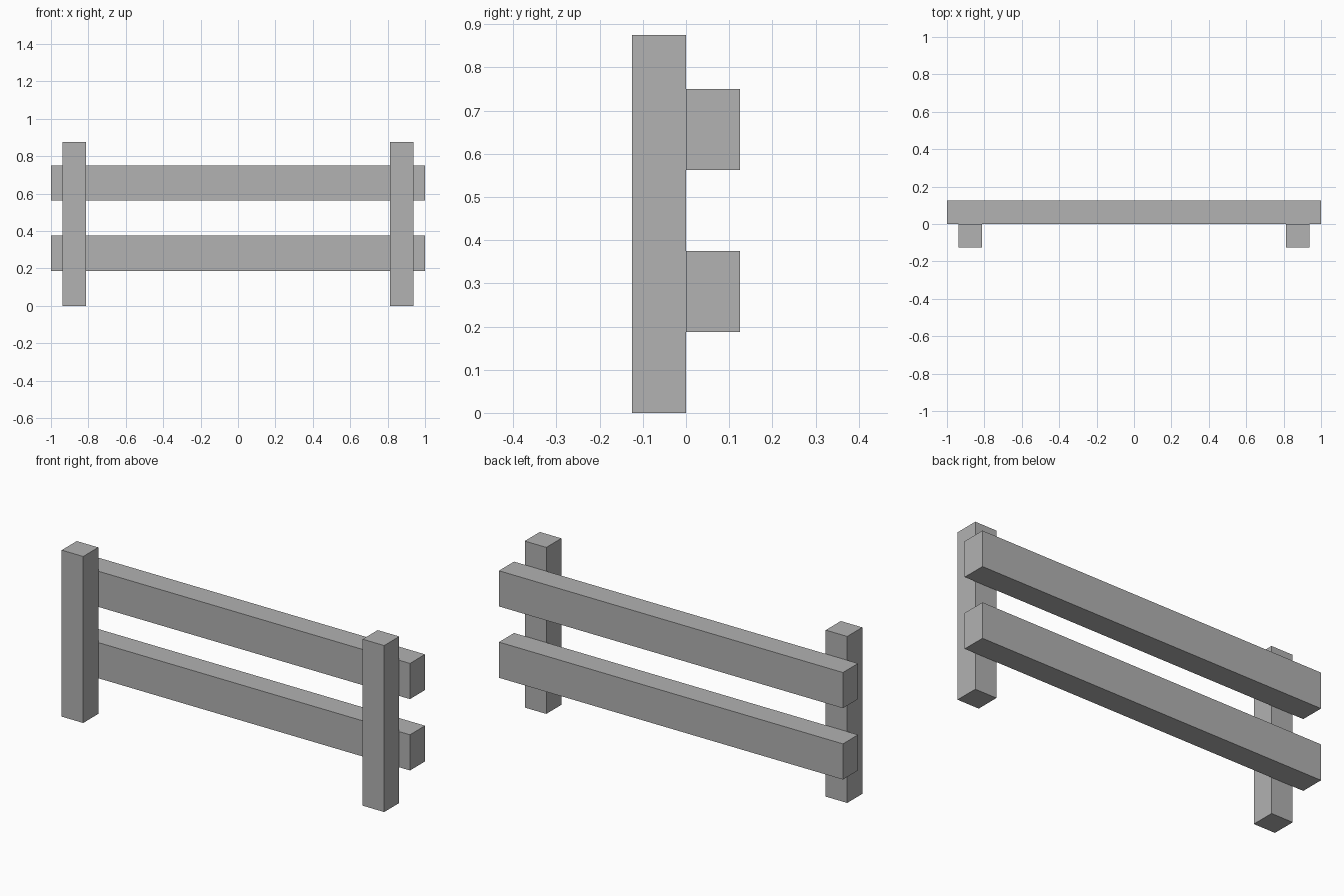
import bpy

cube = bpy.data.objects.get("Cube")
if cube:
    bpy.data.objects.remove(cube, do_unlink=True)

# Single flat grey
GREY = (0.445, 0.445, 0.445, 1)
grey = bpy.data.materials.new("plain grey")
grey.use_nodes = True
grey.diffuse_color = GREY
grey.node_tree.nodes["Principled BSDF"].inputs["Base Color"].default_value = GREY


def beam(name, size, center):
    """Add a square-edged beam with its scale applied."""
    bpy.ops.mesh.primitive_cube_add(size=1, location=center)
    obj = bpy.context.object
    obj.name = obj.data.name = name
    obj.scale = size
    bpy.ops.object.transform_apply(location=False, rotation=False, scale=True)
    obj.data.materials.append(grey)
    return obj


THICK = 0.125

# Upright posts at the front
for side, sign in (("left", 1), ("right", -1)):
    beam(f"{side}_post", (THICK, THICK, 0.875), (sign * 0.875, -THICK / 2, 0.4375))

# Horizontal rails fixed to the back of the posts
for level, bottom in (("lower", 0.1875), ("upper", 0.5625)):
    beam(f"{level}_rail", (2, THICK, 0.1875), (0, THICK / 2, bottom + 0.09375))
